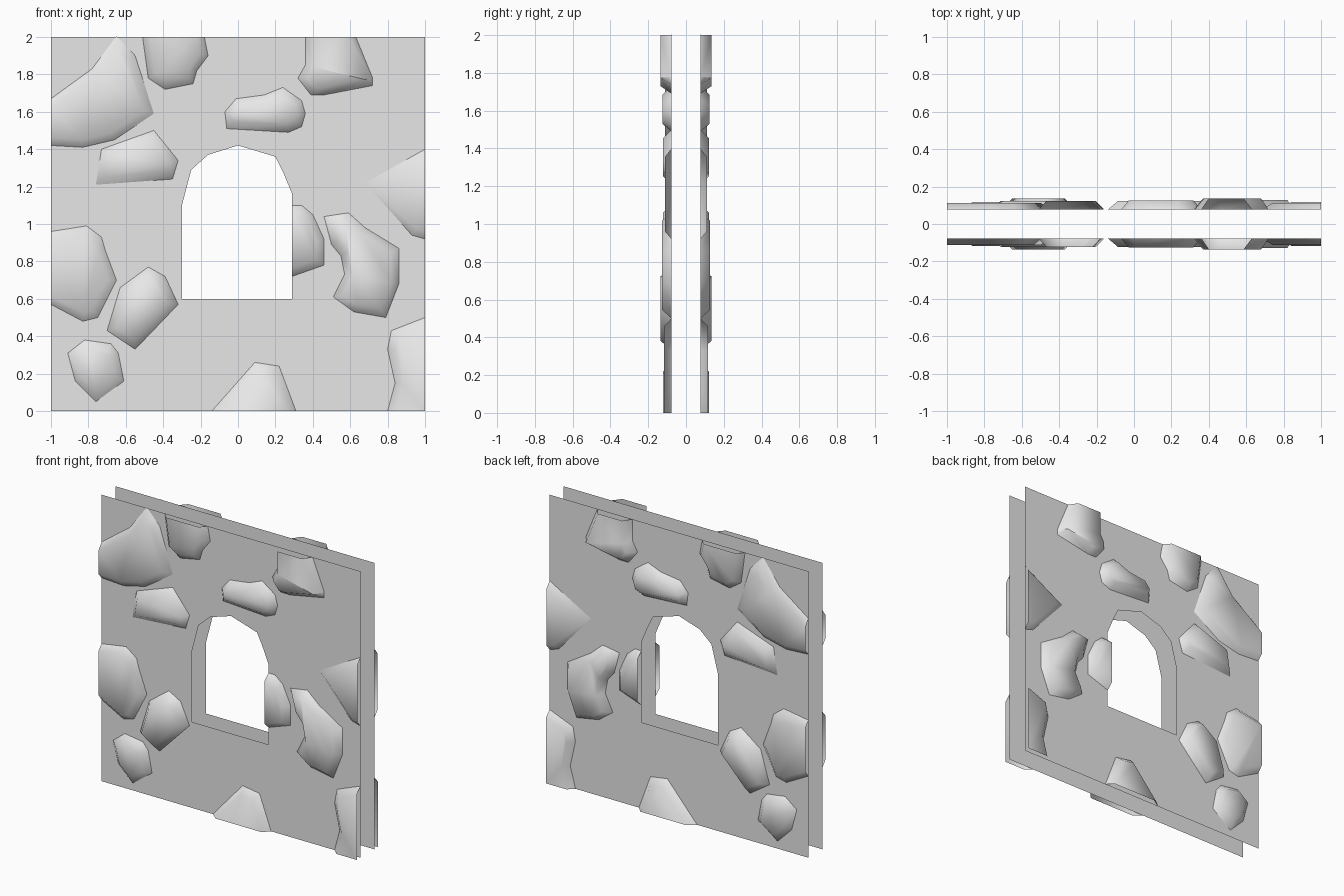
import bpy
import bmesh
from mathutils import Vector

default_cube = bpy.data.objects.get("Cube")
if default_cube:
    bpy.data.objects.remove(default_cube, do_unlink=True)

# One plain grey for masonry and plaster
grey = bpy.data.materials.new("stone_grey")
grey.use_nodes = True
colour = (0.8, 0.8, 0.8, 1)
grey.diffuse_color = colour
grey.node_tree.nodes["Principled BSDF"].inputs["Base Color"].default_value = colour

WALL_Y = -0.077
BEVEL = 0.04
WINDOW_SIDE = 0.29


def finish(bm, name, smooth):
    """Make an object from the front sheet and mirror it to the back."""
    for face in bm.faces:
        face.smooth = smooth
    mesh = bpy.data.meshes.new(name)
    bm.to_mesh(mesh)
    bm.free()
    mesh.materials.append(grey)
    obj = bpy.data.objects.new(name, mesh)
    bpy.context.collection.objects.link(obj)
    mirror = obj.modifiers.new("back_copy", "MIRROR")
    mirror.use_axis = (False, True, False)
    mirror.use_mirror_merge = False


def to_points(outline):
    """Outline in hundredths, returned counter-clockwise as seen from the front."""
    points = [Vector(p) / 100 for p in outline]
    area = sum(p.cross(q) for p, q in zip(points, points[1:] + points[:1]))
    return points if area > 0 else points[::-1]


def is_cut(p, q):
    """True for an edge trimmed by the wall border or the window opening."""
    on_side = p.x == q.x and (abs(p.x) == 1 or abs(p.x - WINDOW_SIDE) < 0.001)
    on_level = p.y == q.y and p.y in (0, 2)
    return on_side or on_level


def inset(points, width):
    """Move each edge inward by the width, sliding along trimmed edges."""
    count = len(points)
    normals, widths = [], []
    for i, p in enumerate(points):
        q = points[(i + 1) % count]
        edge = (q - p).normalized()
        normals.append(Vector((-edge.y, edge.x)))
        widths.append(0 if is_cut(p, q) else width)
    result = []
    for i, p in enumerate(points):
        a, b = normals[i - 1], normals[i]
        wa, wb = widths[i - 1], widths[i]
        det = a.cross(b)
        if abs(det) < 0.05:
            move = (a + b).normalized() * max(wa, wb)
        else:
            move = Vector((wa * b.y - wb * a.y, a.x * wb - b.x * wa)) / det
        if move.length > 2.5 * width:
            move *= 2.5 * width / move.length
        result.append(p + move)
    return result


def stone(name, depth, *outline):
    """A bevelled stone shell standing out of the wall, open where trimmed."""
    points = to_points(outline)
    bm = bmesh.new()
    base = [bm.verts.new((p.x, WALL_Y, p.y)) for p in points]
    top = [bm.verts.new((p.x, WALL_Y - depth, p.y)) for p in inset(points, BEVEL)]
    for i in range(len(points)):
        j = (i + 1) % len(points)
        if not is_cut(points[i], points[j]):
            bm.faces.new((base[i], base[j], top[j], top[i]))
    bm.faces.new(top)
    finish(bm, name, True)


# Wall sheet with an arched window opening
bm = bmesh.new()
border = [(-100, 0), (100, 0), (100, 200), (-100, 200)]
window = [(-30, 60), (-30, 110), (-25, 129), (-16, 137), (0, 142),
          (20, 136), (24, 128), (29, 116), (29, 60)]
edges = []
for loop in (border, window):
    ring = [bm.verts.new((p.x, WALL_Y, p.y)) for p in to_points(loop)]
    edges += [bm.edges.new((ring[i - 1], ring[i])) for i in range(len(ring))]
bmesh.ops.triangle_fill(bm, edges=edges, use_beauty=True, normal=(0, -1, 0))
for face in bm.faces:
    face.normal_update()
    if face.normal.y > 0:
        face.normal_flip()
finish(bm, "wall", False)

# Stones of the upper wall
stone("upper_left_boulder", 0.035, (-100, 167), (-78, 183), (-65, 200.5), (-55, 190),
      (-45, 159), (-66, 145), (-83, 141), (-100, 142))
stone("top_left_stone", 0.045, (-51, 200), (-48, 178), (-39, 172), (-24, 175),
      (-22, 182), (-16, 190), (-18, 200))
stone("top_right_stone", 0.058, (36, 200), (36, 185), (32, 178), (39, 169),
      (46, 169), (72, 174), (72, 178), (63, 200))
stone("lintel_stone", 0.048, (-7, 160), (-1, 167), (14, 169), (24, 173),
      (34, 166), (36, 159), (34, 152), (27, 149), (-6, 151))
stone("arch_left_stone", 0.045, (-76, 121), (-73, 140), (-45, 150), (-32, 134),
      (-35, 124))

# Stones of the middle wall
stone("right_edge_stone", 0.035, (100, 140), (68, 122), (93, 94), (100, 92))
stone("window_side_stone", 0.045, (29, 110), (34, 110), (40, 105), (46, 92),
      (46, 78), (29, 72))
stone("kidney_stone", 0.05, (46, 104), (59, 106), (68, 98), (86, 87), (86, 68),
      (79, 50), (62, 53), (51, 61), (57, 73), (55, 83), (50, 89))
stone("left_edge_stone", 0.035, (-100, 96), (-81, 99), (-73, 93), (-71, 86),
      (-65, 70), (-75, 50), (-83, 48), (-100, 57))
stone("sill_left_stone", 0.058, (-70, 43), (-63, 66), (-48, 77), (-39, 72),
      (-32, 57), (-55, 33))

# Stones of the lower wall
stone("lower_left_stone", 0.04, (-91, 31), (-82, 38), (-68, 36), (-64, 31),
      (-61, 16), (-76, 5), (-87, 16))
stone("bottom_stone", 0.045, (-14, 0), (9, 26), (22, 24), (31, 0))
stone("bottom_right_stone", 0.04, (100, 50), (82, 43), (80, 33), (84, 15),
      (80, 0), (100, 0))
